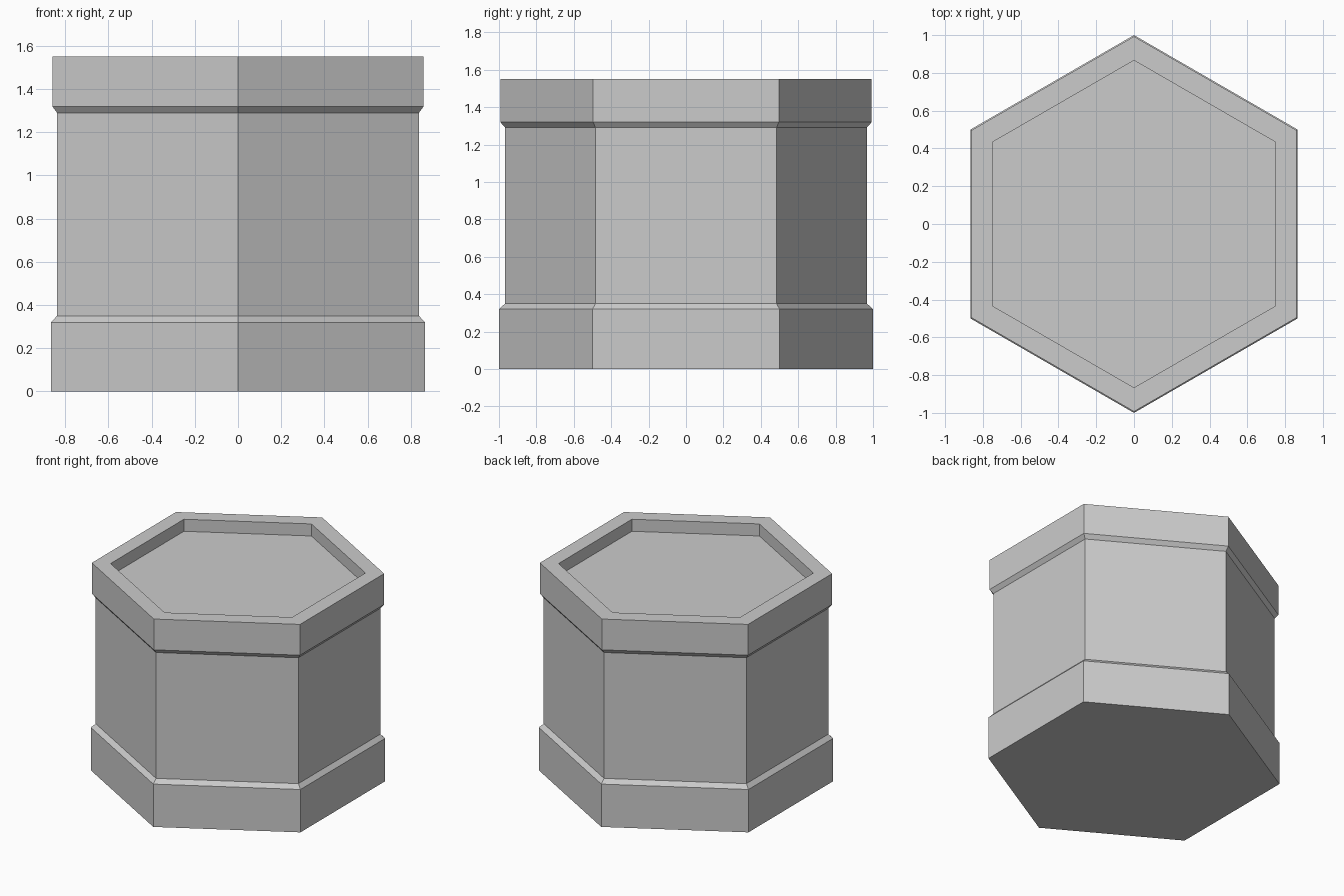
import bpy, bmesh
from math import cos, sin, pi

if "Cube" in bpy.data.objects:
    bpy.data.objects.remove(bpy.data.objects["Cube"])

SIDES = 6

def hex_lathe(name, profile):
    """Stack six-sided rings along a (radius, z) profile and cap both ends."""
    bm = bmesh.new()
    rings = []
    for r, z in profile:
        ring = []
        for i in range(SIDES):
            a = pi / 2 + 2 * pi * i / SIDES
            ring.append(bm.verts.new((r * cos(a), r * sin(a), z)))
        rings.append(ring)
    for low, high in zip(rings, rings[1:]):
        for i in range(SIDES):
            j = (i + 1) % SIDES
            bm.faces.new((low[i], low[j], high[j], high[i]))
    bm.faces.new(rings[0][::-1])
    bm.faces.new(rings[-1])
    bmesh.ops.recalc_face_normals(bm, faces=bm.faces)
    mesh = bpy.data.meshes.new(name)
    bm.to_mesh(mesh)
    bm.free()
    obj = bpy.data.objects.new(name, mesh)
    bpy.context.collection.objects.link(obj)
    return obj

# Hexagonal pedestal: plinth, shaft, overhanging rim and recessed top
hex_lathe("hexagonal_pedestal", [
    (1.0, 0.0), (1.0, 0.32),          # plinth
    (0.967, 0.35), (0.967, 1.29),     # chamfer and shaft
    (0.993, 1.32), (0.993, 1.55),     # rim
    (0.866, 1.55), (0.866, 1.46),     # recess wall down to the floor
])
